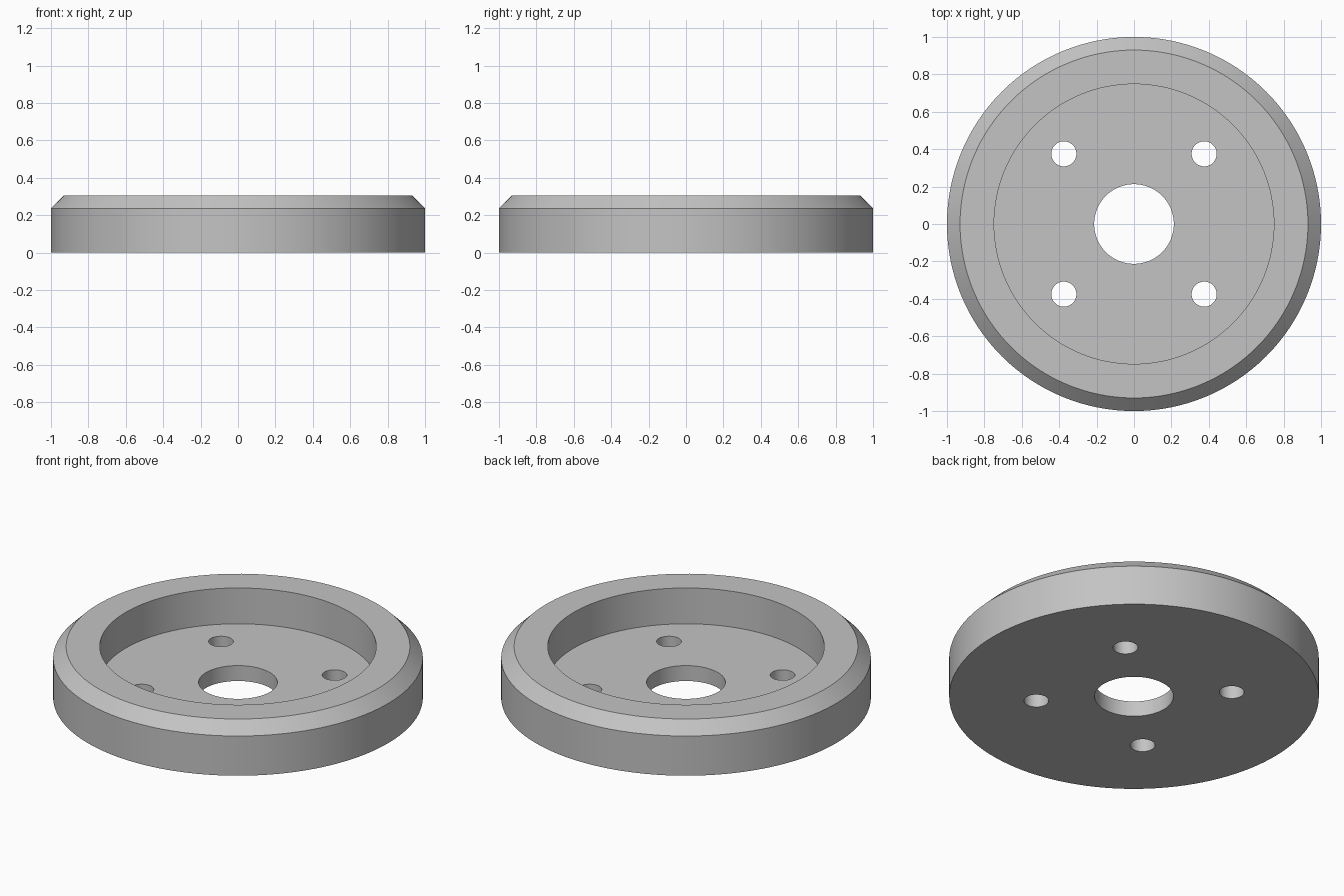
import bpy, bmesh, math
from mathutils import Vector

if "Cube" in bpy.data.objects:
    bpy.data.objects.remove(bpy.data.objects["Cube"], do_unlink=True)

SEGMENTS = 128
HOLE_OFFSET = 0.375

steel = bpy.data.materials.new("plain grey")
steel.use_nodes = True
GREY = (0.55, 0.55, 0.55, 1)
steel.diffuse_color = GREY
steel.node_tree.nodes["Principled BSDF"].inputs["Base Color"].default_value = GREY

# Closed half section (radius, height): bore, floor, recess wall, rim, chamfer, outer wall
profile = [(0.213, 0), (0.213, 0.092), (0.748, 0.092), (0.748, 0.306),
           (0.93, 0.306), (1, 0.237), (1, 0)]

# Dished disc, revolved around the z axis
bm = bmesh.new()
ring = [bm.verts.new((r, 0, z)) for r, z in profile]
edges = [bm.edges.new((a, b)) for a, b in zip(ring, ring[1:] + ring[:1])]
bmesh.ops.spin(bm, geom=ring + edges, cent=(0, 0, 0), axis=(0, 0, 1),
               angle=math.tau, steps=SEGMENTS)
bmesh.ops.remove_doubles(bm, verts=bm.verts, dist=1e-4)
bmesh.ops.recalc_face_normals(bm, faces=bm.faces)
mesh = bpy.data.meshes.new("dished_disc")
bm.to_mesh(mesh)
bm.free()
disc = bpy.data.objects.new("dished_disc", mesh)
bpy.context.collection.objects.link(disc)
mesh.materials.append(steel)

# Four bolt holes through the floor, cut by one helper mesh
bm = bmesh.new()
for sx in (-1, 1):
    for sy in (-1, 1):
        made = bmesh.ops.create_cone(bm, cap_ends=True, segments=48,
                                     radius1=0.067, radius2=0.067, depth=0.4)
        bmesh.ops.translate(bm, verts=made["verts"],
                            vec=Vector((sx, sy, 0)) * HOLE_OFFSET)
cutter_mesh = bpy.data.meshes.new("bolt_hole_cutter")
bm.to_mesh(cutter_mesh)
bm.free()
cutter_mesh.materials.append(steel)
cutter = bpy.data.objects.new("bolt_hole_cutter", cutter_mesh)
bpy.context.collection.objects.link(cutter)

cut = disc.modifiers.new("bolt holes", "BOOLEAN")
cut.operation = "DIFFERENCE"
cut.solver = "EXACT"
cut.object = cutter

bpy.ops.object.select_all(action="DESELECT")
disc.select_set(True)
bpy.context.view_layer.objects.active = disc
bpy.ops.object.modifier_apply(modifier=cut.name)
bpy.data.objects.remove(cutter, do_unlink=True)

# Smooth walls with crisp rims
bpy.ops.object.shade_smooth_by_angle(angle=math.radians(30))
